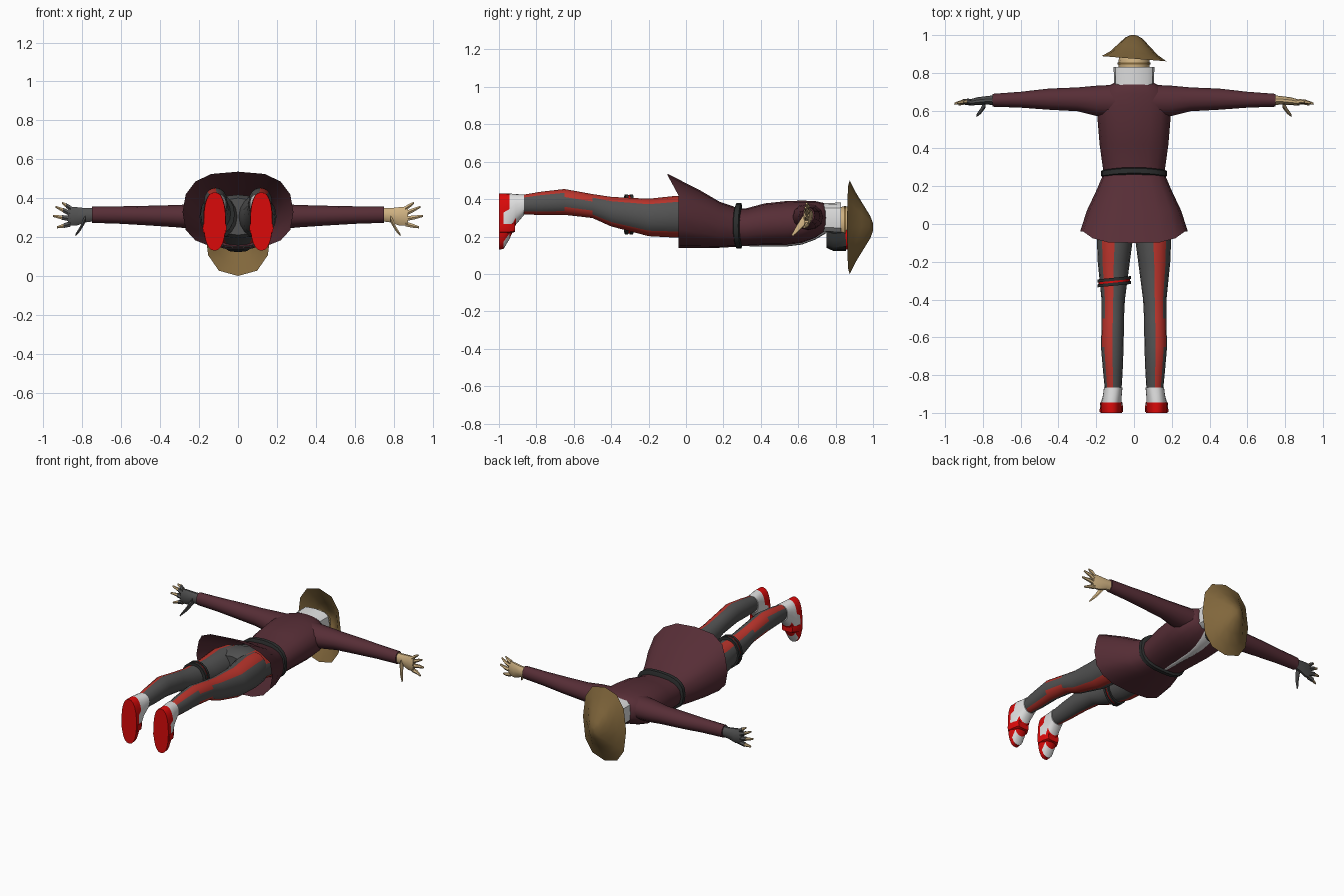
import bpy, bmesh, math
from mathutils import Vector

cube = bpy.data.objects.get("Cube")
if cube:
    bpy.data.objects.remove(cube, do_unlink=True)


def material(name, r, g, b):
    m = bpy.data.materials.new(name)
    m.use_nodes = True
    m.diffuse_color = (r, g, b, 1)
    bsdf = next(n for n in m.node_tree.nodes if n.type == 'BSDF_PRINCIPLED')
    bsdf.inputs["Base Color"].default_value = (r, g, b, 1)
    bsdf.inputs["Roughness"].default_value = 0.8
    return m


MAROON = material("maroon cloth", .095, .027, .037)
GREY = material("grey cloth", .085, .085, .085)
STRIPE = material("stripe red", .5, .035, .025)
RED = material("shoe red", .7, .003, .003)
WHITE = material("white cloth", .75, .75, .75)
DARK = material("dark leather", .025, .027, .027)
SKIN = material("skin", .62, .44, .22)
STRAW = material("straw", .22, .135, .045)


def finish(name, bm, mats, rule=None):
    """Turn a bmesh into a shaded object, colouring faces by a rule."""
    bmesh.ops.recalc_face_normals(bm, faces=bm.faces)
    if rule:
        for f in bm.faces:
            f.material_index = rule(f.calc_center_median(), f.normal)
    mesh = bpy.data.meshes.new(name)
    bm.to_mesh(mesh)
    bm.free()
    for m in mats:
        mesh.materials.append(m)
    ob = bpy.data.objects.new(name, mesh)
    bpy.context.collection.objects.link(ob)
    bpy.ops.object.select_all(action='DESELECT')
    ob.select_set(True)
    bpy.context.view_layer.objects.active = ob
    bpy.ops.object.shade_smooth_by_angle(angle=math.radians(40))
    return ob


def loft(name, rings, mats, n=12, axis='y', side=1, power=1.0,
         rule=None, caps=(True, True), warp=None):
    """Skin rings of (position, centre a, centre b, radius a, radius b)."""
    bm = bmesh.new()
    loops = []
    for t, a, b, ra, rb in rings:
        loop = []
        for i in range(n):
            c, s = (f(math.tau * i / n) for f in (math.cos, math.sin))
            u = a + ra * math.copysign(abs(c) ** power, c)
            v = b + rb * math.copysign(abs(s) ** power, s)
            p = Vector((u, t, v) if axis == 'y' else (t, u, v))
            p.x *= side
            loop.append(bm.verts.new(warp(p) if warp else p))
        loops.append(loop)
    for lo, hi in zip(loops, loops[1:]):
        for i in range(n):
            j = (i + 1) % n
            bm.faces.new((lo[i], lo[j], hi[j], hi[i]))
    for use, loop in zip(caps, (loops[0], loops[-1])):
        if use:
            bm.faces.new(loop)
    return finish(name, bm, mats, rule)


def tapered(name, points, radii, mat, side):
    """A finger made of tapered joints along a few points."""
    bm = bmesh.new()
    loops = []
    for p, r in zip(points, radii):
        q = Vector(p)
        loops.append([bm.verts.new((side * q.x + 0, q.y + r * math.cos(k * math.tau / 6),
                                    q.z + r * math.sin(k * math.tau / 6))) for k in range(6)])
    for lo, hi in zip(loops, loops[1:]):
        for i in range(6):
            j = (i + 1) % 6
            bm.faces.new((lo[i], lo[j], hi[j], hi[i]))
    bm.faces.new(loops[0])
    bm.faces.new(loops[-1])
    return finish(name, bm, [mat])


# Tunic body, with the chest towards -z
loft("tunic_body", [(.25, 0, .25, .158, .1), (.32, 0, .25, .168, .1),
                    (.42, 0, .265, .182, .112), (.54, 0, .272, .192, .118),
                    (.62, 0, .278, .195, .114), (.69, 0, .29, .18, .1),
                    (.735, 0, .3, .13, .08), (.75, 0, .3, .1, .07)],
     [MAROON], n=16, power=.85)


# Flared skirt, its hem dropping at the back
def drop_hem(p):
    if p.y < -.03:
        p.y -= .06 * min(1, max(0, (p.z - .42) / .09))
        p.z += .02 * min(1, max(0, (p.z - .42) / .09))
    return p


loft("tunic_skirt", [(.27, 0, .25, .16, .105), (.18, 0, .263, .198, .123),
                     (.07, 0, .295, .25, .155), (-.04, 0, .328, .285, .188)],
     [MAROON], n=16, power=.75, caps=(False, False), warp=drop_hem)


# Belt, slightly raised at the middle of the back
def tilt_belt(p):
    p.y += .015 * (1 - (p.x / .17) ** 2)
    return p


loft("belt", [(.25, 0, .257, .165, .11), (.255, 0, .257, .175, .122),
              (.28, 0, .257, .175, .122), (.285, 0, .257, .165, .11)],
     [DARK], n=20, power=.8, warp=tilt_belt)

# Light shirt edge showing along the chest
loft("shirt_front", [(.3, 0, .155, .012, .006), (.42, 0, .152, .016, .006),
                     (.54, 0, .153, .022, .006), (.62, 0, .163, .03, .006),
                     (.69, 0, .189, .04, .006), (.745, 0, .225, .05, .01)],
     [WHITE], n=8)

# Trouser seat
loft("trouser_seat", [(-.07, 0, .305, .13, .095), (-.02, 0, .306, .185, .112),
                      (.08, 0, .3, .187, .112), (.26, 0, .25, .15, .095)],
     [GREY, STRIPE], n=16,
     rule=lambda c, n: int(abs(n.z) > .5 and abs(c.x) > .05))

for side, word in ((1, "left"), (-1, "right")):
    # Leg with red stripes on its outer back and outer front
    loft(word + "_leg", [(-.89, .11, .37, .043, .05), (-.78, .112, .377, .052, .062),
                         (-.65, .115, .385, .06, .069), (-.5, .112, .363, .059, .064),
                         (-.4, .11, .333, .062, .079), (-.2, .107, .302, .085, .1),
                         (-.05, .1, .306, .098, .112), (.06, .09, .3, .09, .105)],
         [GREY, STRIPE], n=16, side=side,
         rule=lambda c, n: int(abs(n.z) > .5 and -.02 < n.x * side < .9))

    # Shoe: red sole, heel and strap on a white upper
    def shoe_rule(c, n):
        heel = c.z > .34 and c.y < -.945
        strap = .2 < c.z < .26 and c.y < -.9
        return int(c.y < -.98 or heel or strap)

    loft(word + "_shoe", [(-1, .12, .28, .056, .15), (-.975, .12, .282, .058, .148),
                          (-.945, .12, .307, .055, .123), (-.91, .115, .345, .05, .082),
                          (-.865, .11, .37, .049, .054)],
         [WHITE, RED], n=24, side=side, power=.85, rule=shoe_rule)

    # Shoe strap
    loft(word + "_shoe_strap", [(-.995, .12, .245, .062, .028), (-.95, .12, .245, .06, .028),
                                (-.915, .12, .25, .04, .026)],
         [RED], n=12, side=side, power=.4)

    # Sleeve
    loft(word + "_sleeve", [(.08, .65, .305, .088, .075), (.2, .652, .305, .08, .068),
                            (.3, .66, .307, .063, .058), (.45, .661, .31, .056, .051),
                            (.6, .658, .313, .042, .045), (.75, .655, .315, .034, .042)],
         [MAROON], n=12, axis='x', side=side)

    # Hand, gloved on the right
    palm = SKIN if side > 0 else GREY
    loft(word + "_palm", [(.735, .655, .315, .027, .035), (.78, .655, .312, .022, .038),
                          (.83, .65, .306, .021, .05), (.875, .643, .308, .015, .052)],
         [palm], n=10, axis='x', side=side)
    tips = [(.905, .645, .376), (.937, .64, .355), (.95, .637, .308), (.93, .632, .25)]
    for i, tip in enumerate(tips):
        root = (.862, .645, .348 - i * .027)
        middle = Vector(root).lerp(Vector(tip), .5) + Vector((0, .006, 0))
        tapered(f"{word}_finger_{i + 1}", (root, middle, tip), (.014, .012, .006), SKIN, side)
        if side < 0:
            tapered(f"{word}_glove_finger_{i + 1}", (root, middle), (.016, .014), GREY, side)
    tapered(word + "_thumb", ((.785, .64, .295), (.81, .6, .245), (.835, .572, .21)),
            (.024, .016, .007), palm, side)


# Double thigh strap on the right leg
def tilt_strap(p):
    p.y += .1 * (p.x + .1)
    return p


for name, y, grow, mat in (("lower", -.318, .008, DARK), ("middle", -.305, .003, RED),
                           ("upper", -.292, .008, DARK)):
    loft("thigh_strap_" + name, [(y - .008, -.105, .318, .08 + grow, .1 + grow),
                                 (y + .008, -.105, .318, .08 + grow, .1 + grow)],
         [mat], n=16, warp=tilt_strap)

# White collar, neck and head
loft("collar", [(.735, 0, .3, .105, .078), (.83, 0, .3, .108, .082)],
     [WHITE], n=12, power=.6, caps=(True, False))
loft("head", [(.74, 0, .3, .06, .055), (.8, 0, .28, .075, .075), (.84, 0, .27, .083, .09),
              (.88, 0, .265, .08, .095), (.93, 0, .26, .05, .06)], [SKIN], n=12)

# Face mask in front of the head, with a red edge and a tie around the head
loft("face_mask", [(.75, 0, .195, .06, .055), (.79, 0, .18, .075, .058),
                   (.855, 0, .185, .078, .062)], [DARK], n=12, power=.7)
loft("mask_edge", [(.853, 0, .2, .08, .068), (.868, 0, .2, .08, .068)], [RED], n=12, power=.7)
loft("head_tie", [(.845, 0, .27, .087, .094), (.856, 0, .268, .087, .096)], [STRAW], n=12)


# Wide conical hat, tilted a little
def tilt_hat(p):
    p.y -= p.x * .08
    return p


loft("straw_hat", [(.875, 0, .25, .172, .25), (.905, 0, .25, .125, .19),
                   (.945, 0, .25, .085, .125), (.985, 0, .25, .045, .06),
                   (1, 0, .25, .014, .02)],
     [STRAW], n=12, power=.8, caps=(False, True), warp=tilt_hat)
